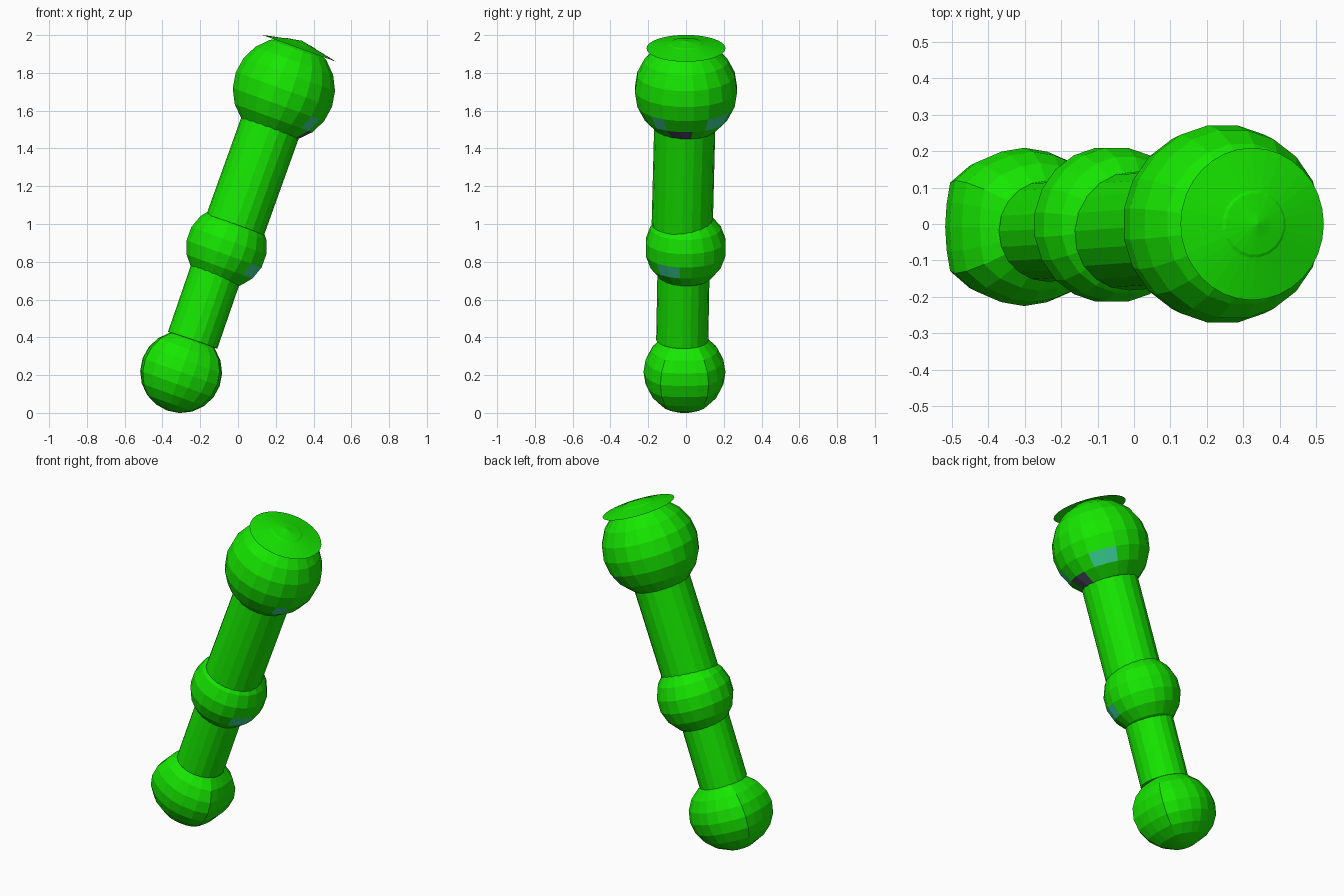
import bpy, bmesh, math
from mathutils import Vector

if "Cube" in bpy.data.objects:
    bpy.data.objects.remove(bpy.data.objects["Cube"])


def material(name, rgb):
    m = bpy.data.materials.new(name)
    m.diffuse_color = (*rgb, 1)
    m.use_nodes = True
    m.node_tree.nodes["Principled BSDF"].inputs["Base Color"].default_value = m.diffuse_color
    return m


GREEN = material("bright green", (0.008, 0.80, 0.0))
TEAL = material("teal patch", (0.045, 0.68, 0.32))
PURPLE = material("dark purple patch", (0.08, 0.085, 0.15))

UP = Vector((0.34, 0, 0.94)).normalized()   # lean of the whole limb
SEG = 20


def finish(bm, name, location, axis):
    me = bpy.data.meshes.new(name)
    bm.to_mesh(me)
    bm.free()
    for m in (GREEN, TEAL, PURPLE):
        me.materials.append(m)
    ob = bpy.data.objects.new(name, me)
    ob.location = location
    # lean about y (and slightly about x) without twisting the facets
    ob.rotation_euler = (-math.asin(axis.y), math.atan2(axis.x, axis.z), 0)
    bpy.context.collection.objects.link(ob)
    return ob


def ball(name, location, r, patches=(), offset=9, rings=10, shape=None):
    """Faceted ball; patches are (lon min, lon max, lat min, lat max, slot)."""
    bm = bmesh.new()
    bmesh.ops.create_uvsphere(bm, u_segments=SEG, v_segments=rings, radius=r)
    turn = math.radians(offset)
    for v in bm.verts:
        x, y = v.co.x, v.co.y
        v.co.x = x * math.cos(turn) - y * math.sin(turn)
        v.co.y = x * math.sin(turn) + y * math.cos(turn)
    for f in bm.faces:
        c = f.calc_center_median()
        lon = math.degrees(math.atan2(c.y, c.x))
        lat = math.degrees(math.atan2(c.z, math.hypot(c.x, c.y)))
        for a, b, lo, hi, slot in patches:
            if a < lon < b and lo < lat < hi:
                f.material_index = slot
    if shape:
        shape(bm, r)
    return finish(bm, name, location, UP)


def squared_sides(bm, r):
    """Flatten the two x sides into broad bands and open the top."""
    for v in bm.verts:
        ring = math.hypot(v.co.x, v.co.y)
        lon = math.degrees(math.atan2(abs(v.co.y), abs(v.co.x)))
        if ring < 0.5 * r:
            continue
        s = math.copysign(ring, v.co.x)
        if abs(lon - 18) < 1:
            v.co.x = 0.98 * s
        elif abs(lon - 36) < 1:
            v.co.x = 0.93 * s
        elif abs(lon - 54) < 1:
            v.co.x = 0.66 * s
    top = [f for f in bm.faces if f.calc_center_median().z > 0.9 * r]
    bmesh.ops.delete(bm, geom=top, context='FACES')


def tube(name, start, end, r):
    a, b = Vector(start), Vector(end)
    bm = bmesh.new()
    bmesh.ops.create_cone(bm, cap_ends=True, segments=SEG, radius1=r,
                          radius2=r, depth=(b - a).length)
    return finish(bm, name, (a + b) / 2, (b - a).normalized())


# Joints, bottom to top
ball("lower_joint", (-0.301, -0.008, 0.216), 0.217, offset=0, shape=squared_sides)
ball("middle_joint", (-0.061, -0.002, 0.877), 0.217,
     [(-45, -9, -30, -10, 1)], rings=9)
ball("upper_joint", (0.243, 0, 1.712), 0.274,
     [(27, 63, -36, -18, 1), (-45, -27, -36, -18, 1), (-27, 9, -54, -36, 2)])

# Limb segments between the joints
tube("lower_segment", (-0.24, -0.02, 0.385), (-0.09, -0.012, 0.82), 0.138)
tube("upper_segment", (-0.015, -0.02, 0.995), (0.195, -0.005, 1.58), 0.162)

# Shallow cap plate resting on the upper joint
bm = bmesh.new()
bmesh.ops.create_cone(bm, cap_ends=False, segments=32, radius1=0.209,
                      radius2=0, depth=0.043)
bmesh.ops.translate(bm, verts=bm.verts, vec=(0, 0, 0.0215))
finish(bm, "top_cap", (0.324, 0, 1.930), UP)
